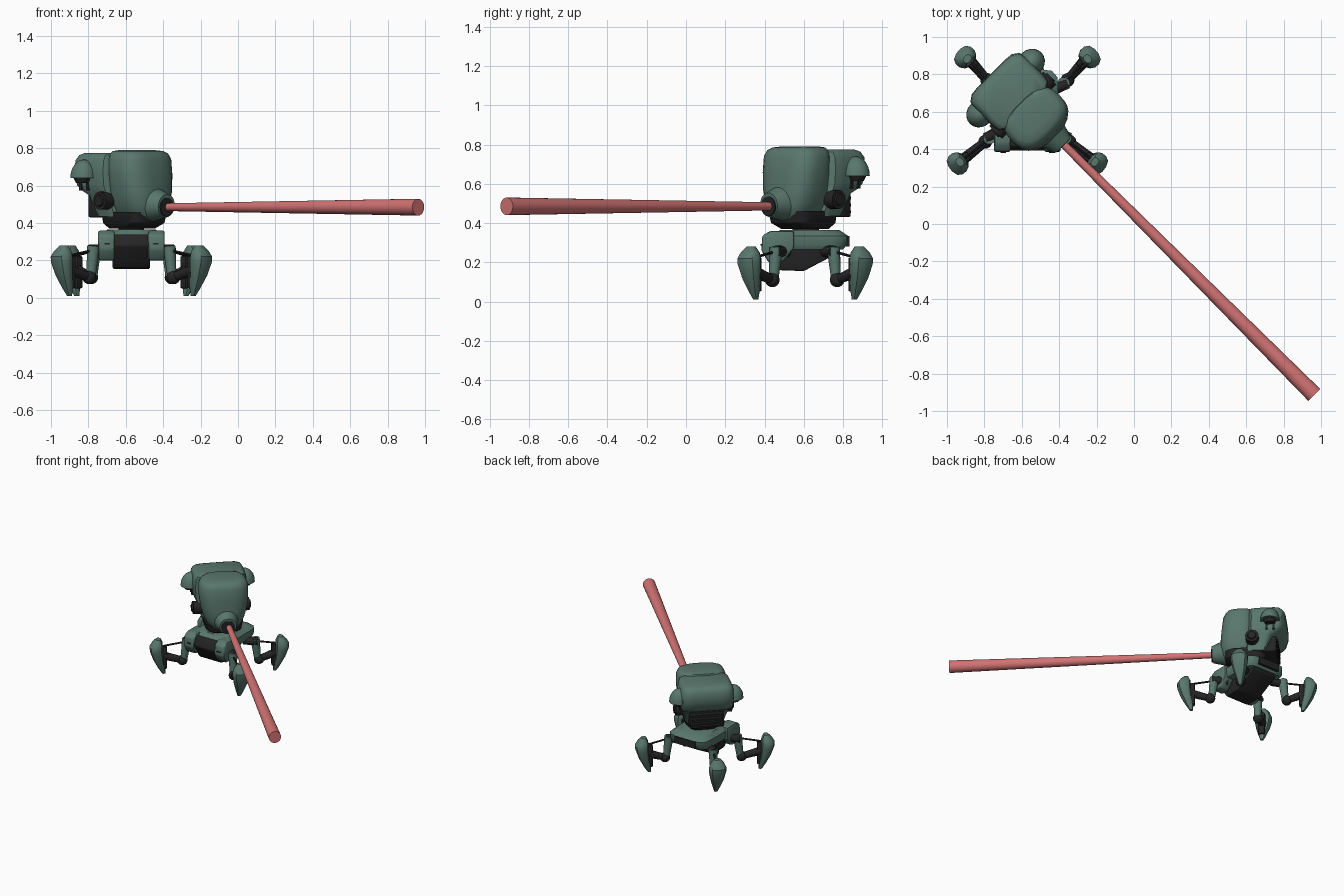
import bpy, bmesh, math
from mathutils import Matrix, Vector

if "Cube" in bpy.data.objects:
    bpy.data.objects.remove(bpy.data.objects["Cube"])


def material(name, rgb):
    m = bpy.data.materials.new(name)
    m.diffuse_color = (*rgb, 1)
    m.use_nodes = True
    m.node_tree.nodes["Principled BSDF"].inputs["Base Color"].default_value = m.diffuse_color
    return m


GREEN = material("armour green", (0.10, 0.185, 0.152))
BLACK = material("joint black", (0.018, 0.018, 0.019))
RED = material("beam red", (0.64, 0.17, 0.17))

CENTRE = Vector((-0.57, 0.61, 0))
BASE = Matrix.Translation(CENTRE)
HEAD = BASE @ Matrix.Rotation(math.radians(45), 4, 'Z')   # head is turned 45 degrees


def finish(name, bm, mat, frame, angle=40):
    bmesh.ops.recalc_face_normals(bm, faces=bm.faces)
    mesh = bpy.data.meshes.new(name)
    bm.to_mesh(mesh)
    bm.free()
    mesh.transform(frame)
    mesh.materials.append(mat)
    ob = bpy.data.objects.new(name, mesh)
    bpy.context.collection.objects.link(ob)
    bpy.ops.object.select_all(action='DESELECT')
    ob.select_set(True)
    bpy.context.view_layer.objects.active = ob
    bpy.ops.object.shade_smooth_by_angle(angle=math.radians(angle))
    return ob


def loft(name, rings, mat, frame, power=4, sides=32, angle=40):
    """Stack of rounded-square rings given as (z, y_front, y_back, half_width)."""
    bm = bmesh.new()
    loops = []
    for z, y0, y1, hw in rings:
        loop = []
        for i in range(sides):
            a = 2 * math.pi * (i + 0.5) / sides
            c, s = math.cos(a), math.sin(a)
            r = (abs(c) ** power + abs(s) ** power) ** (-1 / power)
            loop.append(bm.verts.new((hw * r * c, (y0 + y1) / 2 + (y1 - y0) / 2 * r * s, z)))
        loops.append(loop)
    for a, b in zip(loops, loops[1:]):
        for i in range(sides):
            j = (i + 1) % sides
            bm.faces.new((a[i], a[j], b[j], b[i]))
    bm.faces.new(loops[0])
    bm.faces.new(loops[-1])
    return finish(name, bm, mat, frame, angle)


def prism(name, profile, x0, x1, mat, frame, bevel=0.0):
    """Side profile of (y, z) points extruded along x."""
    bm = bmesh.new()
    face = bm.faces.new([bm.verts.new((x0, y, z)) for y, z in profile])
    out = bmesh.ops.extrude_face_region(bm, geom=[face])
    bmesh.ops.translate(bm, vec=(x1 - x0, 0, 0),
                        verts=[v for v in out['geom'] if isinstance(v, bmesh.types.BMVert)])
    if bevel:
        bmesh.ops.bevel(bm, geom=bm.edges[:], offset=bevel, segments=2, affect='EDGES', profile=0.5)
    return finish(name, bm, mat, frame)


def box(name, lo, hi, mat, frame, bevel=0.0):
    prof = [(lo[1], lo[2]), (hi[1], lo[2]), (hi[1], hi[2]), (lo[1], hi[2])]
    return prism(name, prof, lo[0], hi[0], mat, frame, bevel)


def rod(name, p, q, r0, r1, mat, frame, sides=16):
    p, q = Vector(p), Vector(q)
    d = q - p
    m = Matrix.Translation((p + q) / 2) @ d.to_track_quat('Z', 'Y').to_matrix().to_4x4()
    bm = bmesh.new()
    bmesh.ops.create_cone(bm, cap_ends=True, segments=sides, radius1=r0, radius2=r1,
                          depth=d.length, matrix=m)
    return finish(name, bm, mat, frame)


def ball(name, p, radii, mat, frame, cut=None):
    bm = bmesh.new()
    bmesh.ops.create_uvsphere(bm, u_segments=20, v_segments=12, radius=1,
                              matrix=Matrix.Translation(p) @ Matrix.Diagonal((*radii, 1)))
    if cut is not None:   # keep only what is above the cut height
        geom = bm.verts[:] + bm.edges[:] + bm.faces[:]
        res = bmesh.ops.bisect_plane(bm, geom=geom, plane_co=(0, 0, cut), plane_no=(0, 0, 1),
                                     clear_inner=True)
        bmesh.ops.edgeloop_fill(bm, edges=[e for e in res['geom_cut']
                                           if isinstance(e, bmesh.types.BMEdge)])
    return finish(name, bm, mat, frame)


# --- head: front shell, rear shell, dark underside ---
loft("head_front_shell", [(.415, -.17, .05, .09), (.45, -.195, .06, .12), (.50, -.205, .06, .145),
                          (.57, -.205, .06, .165), (.66, -.197, .06, .176), (.74, -.187, .06, .176),
                          (.772, -.172, .055, .162), (.785, -.15, .05, .14), (.79, -.11, .03, .10)],
     GREEN, HEAD, 2.9)
loft("head_rear_shell", [(.435, -.02, .13, .14), (.55, -.01, .18, .17), (.575, 0, .225, .183),
                         (.60, 0, .255, .19), (.67, 0, .275, .194), (.735, 0, .27, .19),
                         (.763, 0, .252, .177), (.775, .01, .225, .155)], GREEN, HEAD, 6)
loft("head_underside", [(.37, -.11, .10, .10), (.40, -.165, .13, .13), (.46, -.18, .135, .14)],
     BLACK, HEAD, 4)
box("rear_vent", (-.125, .08, .43), (.125, .205, .555), BLACK, HEAD, .01)
for z in (.46, .495, .53):
    box("vent_slat", (-.11, .19, z - .01), (.11, .215, z + .005), BLACK, HEAD)

# --- nose: hood, socket and beam ---
rod("nose_hood", (0, -.13, .505), (0, -.265, .492), .105, .062, GREEN, HEAD, 24)
rod("nose_socket", (0, -.2, .485), (0, -.272, .485), .05, .05, BLACK, HEAD, 24)
rod("beam", (.007, -.2, .485), (.007, -2.162, .485), .02, .045, RED, HEAD, 24)

# --- head side parts, mirrored ---
for s in (-1, 1):
    ball("side_pod", (s * .195, .165, .64), (.075, .07, .10), GREEN, HEAD, .64)
    rod("pod_lens", (s * .205, .165, .615), (s * .205, .165, .645), .035, .05, BLACK, HEAD)
    rod("side_knob", (s * .14, .035, .52), (s * .205, .035, .52), .048, .048, BLACK, HEAD, 20)
    rod("side_knob_cap", (s * .2, .035, .52), (s * .215, .035, .52), .034, .028, BLACK, HEAD, 20)
    for y in (.14, .19):
        box("side_slot", (s * .184, y - .008, .575), (s * .197, y + .008, .615), BLACK, HEAD)

# --- neck and base body ---
rod("neck", (0, 0, .33), (0, 0, .385), .075, .065, BLACK, BASE, 24)
loft("base_hull", [(.265, -.14, .19, .15), (.29, -.16, .21, .165), (.335, -.165, .215, .165),
                   (.365, -.13, .17, .13)], GREEN, BASE, 7)
prism("base_belly", [(-.195, .34), (-.22, .28), (-.14, .16), (-.01, .155), (.17, .25), (.19, .30),
                     (.17, .34)], -.1, .1, BLACK, BASE, .008)
box("back_panel", (-.09, .2, .28), (.09, .222, .335), BLACK, BASE)
for s in (-1, 1):
    prism("front_block", [(-.18, .36), (-.222, .335), (-.226, .26), (-.19, .20), (-.12, .20),
                          (-.06, .27), (-.06, .36)], s * .09, s * .178, GREEN, BASE, .012)
    box("front_mark", (s * .115, -.23, .285), (s * .145, -.222, .293), BLACK, BASE)

# --- four legs ---
SHIN = [(.01, -.062, -.038, .012), (.05, -.062, -.012, .026), (.12, -.05, .025, .048),
        (.19, -.045, .05, .062), (.22, -.045, .053, .062), (.25, -.042, .035, .05),
        (.28, -.03, .008, .024)]
for sx in (-1, 1):
    for sy, foot, knee in ((-1, (.37, .285), (.225, .17)), (1, (.33, .28), (.215, .16))):
        label = "front" if sy < 0 else "back"
        fx, fy = sx * foot[0], sy * foot[1]
        kx, ky = sx * knee[0], sy * knee[1]
        # local +y of the leg frame points outward
        out = Matrix.Rotation(math.atan2(fy, fx) - math.pi / 2, 4, 'Z')
        leg = BASE @ Matrix.Translation((fx, fy, 0)) @ out
        u = Vector((fx, fy, 0)).normalized()
        inner = Vector((fx, fy, 0)) - u * .045
        loft(label + "_shin_shell", SHIN, GREEN, leg, 2.6, 12, 30)
        box(label + "_shin_core", (-.024, -.075, .05), (.024, -.03, .225), BLACK, leg, .01)
        rod(label + "_hip_pin", (sx * .12, sy * .10, .255), (kx, ky * .9, .255), .03, .03, BLACK, BASE)
        rod(label + "_thigh", (kx * .9, ky * .88, .275), (kx * .96, ky * .96, .12),
            .034, .025, GREEN, BASE)
        ball(label + "_knee", (kx, ky, .11), (.037, .037, .037), BLACK, BASE)
        rod(label + "_fore_arm", (kx, ky, .11), (inner.x, inner.y, .15), .024, .03, BLACK, BASE)
        rod(label + "_strut", (kx, ky, .25), (inner.x, inner.y, .225), .007, .007, BLACK, BASE, 8)
